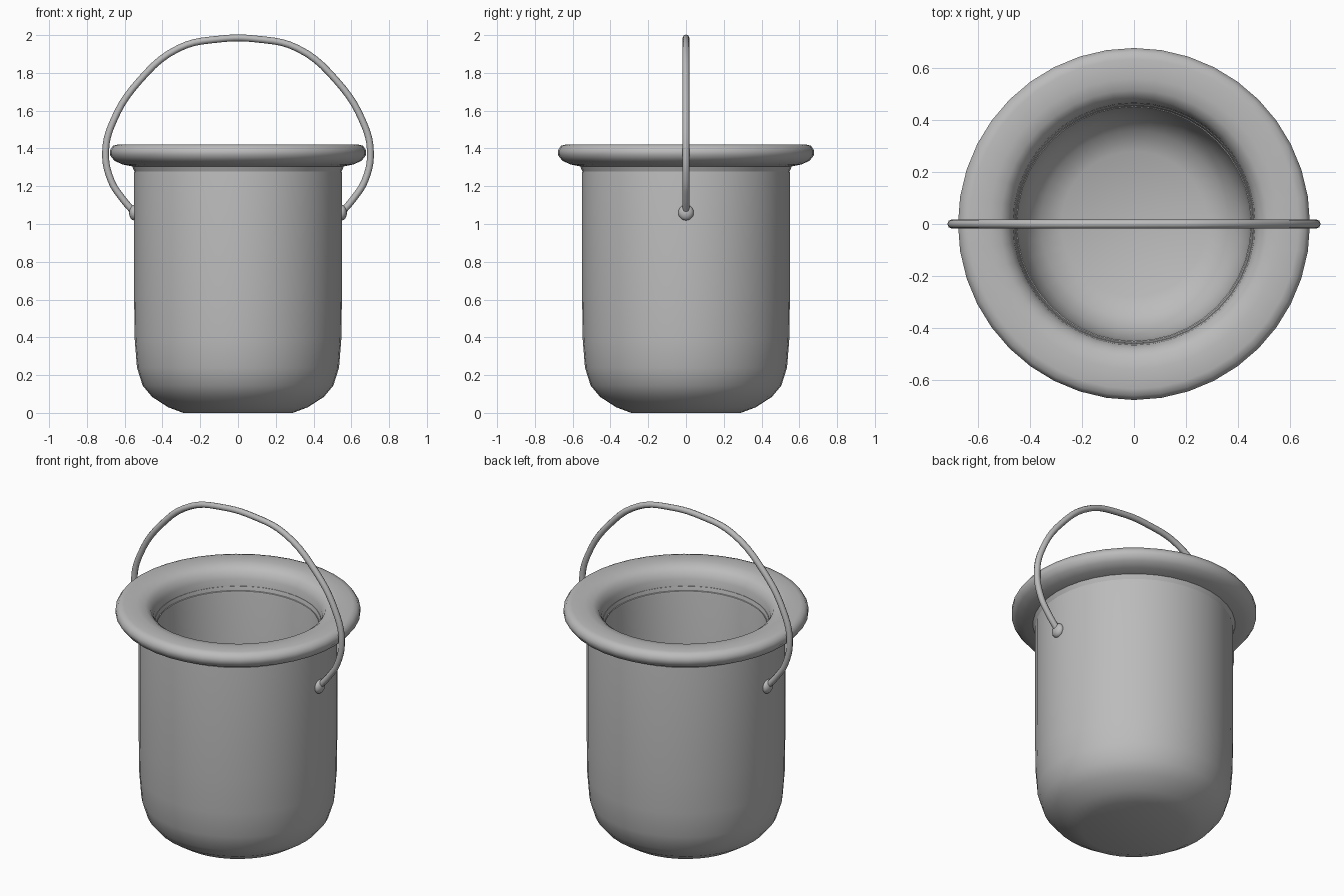
import bpy, bmesh, math
from mathutils import Vector

cube = bpy.data.objects.get("Cube")
if cube:
    bpy.data.objects.remove(cube)

metal = bpy.data.materials.new("plain grey")
GREY = (0.5, 0.5, 0.5, 1)
metal.use_nodes = True
metal.diffuse_color = GREY
metal.node_tree.nodes["Principled BSDF"].inputs["Base Color"].default_value = GREY


def add_object(name, bm, angle):
    bmesh.ops.recalc_face_normals(bm, faces=bm.faces)
    mesh = bpy.data.meshes.new(name)
    bm.to_mesh(mesh)
    bm.free()
    mesh.materials.append(metal)
    ob = bpy.data.objects.new(name, mesh)
    bpy.context.collection.objects.link(ob)
    bpy.ops.object.select_all(action='DESELECT')
    ob.select_set(True)
    bpy.context.view_layer.objects.active = ob
    bpy.ops.object.shade_smooth_by_angle(angle=math.radians(angle))
    return ob


def lathe(name, profile, steps, angle):
    bm = bmesh.new()
    verts = [bm.verts.new((r, 0, z)) for r, z in profile]
    edges = [bm.edges.new(pair) for pair in zip(verts, verts[1:])]
    bmesh.ops.spin(bm, geom=verts + edges, cent=(0, 0, 0), axis=(0, 0, 1),
                   angle=math.tau, steps=steps)
    bmesh.ops.remove_doubles(bm, verts=bm.verts, dist=0.0005)
    return add_object(name, bm, angle)


# Pail body: outside wall, then inside wall and floor
lathe("pail_body", [
    (0, 0), (0.29, 0), (0.37, 0.03), (0.455, 0.085), (0.505, 0.145),
    (0.535, 0.24), (0.547, 0.39), (0.55, 0.6), (0.55, 1.27), (0.545, 1.31),
    (0.46, 1.31), (0.45, 1.27), (0.45, 0.4), (0.44, 0.28), (0.41, 0.19),
    (0.36, 0.13), (0.28, 0.09), (0, 0.09)], 40, 50)

# Rolled rim, flaring out over the wall and rounding down into the throat
lathe("rim", [
    (0.545, 1.27), (0.56, 1.305), (0.61, 1.315), (0.655, 1.335), (0.678, 1.365),
    (0.678, 1.39), (0.662, 1.414), (0.635, 1.421), (0.56, 1.421), (0.515, 1.412),
    (0.485, 1.39), (0.467, 1.35), (0.46, 1.29), (0.45, 1.285)], 40, 50)

# Bail handle: half the arc is listed and mirrored
half = [(0.553, 1.065), (0.612, 1.135), (0.672, 1.23), (0.701, 1.385),
        (0.66, 1.545), (0.525, 1.755), (0.315, 1.93), (0.1, 1.979)]
path = half + [(-x, z) for x, z in reversed(half)]
curve = bpy.data.curves.new("handle", 'CURVE')
curve.dimensions = '3D'
curve.bevel_depth = 0.018
curve.bevel_resolution = 2
curve.resolution_u = 5
curve.use_fill_caps = True
spline = curve.splines.new('BEZIER')
spline.bezier_points.add(len(path) - 1)
for point, (x, z) in zip(spline.bezier_points, path):
    point.co = Vector((x, 0, z))
    point.handle_left_type = point.handle_right_type = 'AUTO'
curve.materials.append(metal)
handle = bpy.data.objects.new("handle", curve)
bpy.context.collection.objects.link(handle)

# Knobs where the handle meets the wall
for side, name in ((1, "left_knob"), (-1, "right_knob")):
    bm = bmesh.new()
    bmesh.ops.create_uvsphere(bm, u_segments=16, v_segments=10, radius=0.041)
    bmesh.ops.scale(bm, vec=(0.65, 1, 1), verts=bm.verts)
    knob = add_object(name, bm, 60)
    knob.location = (side * 0.55, 0, 1.06)
